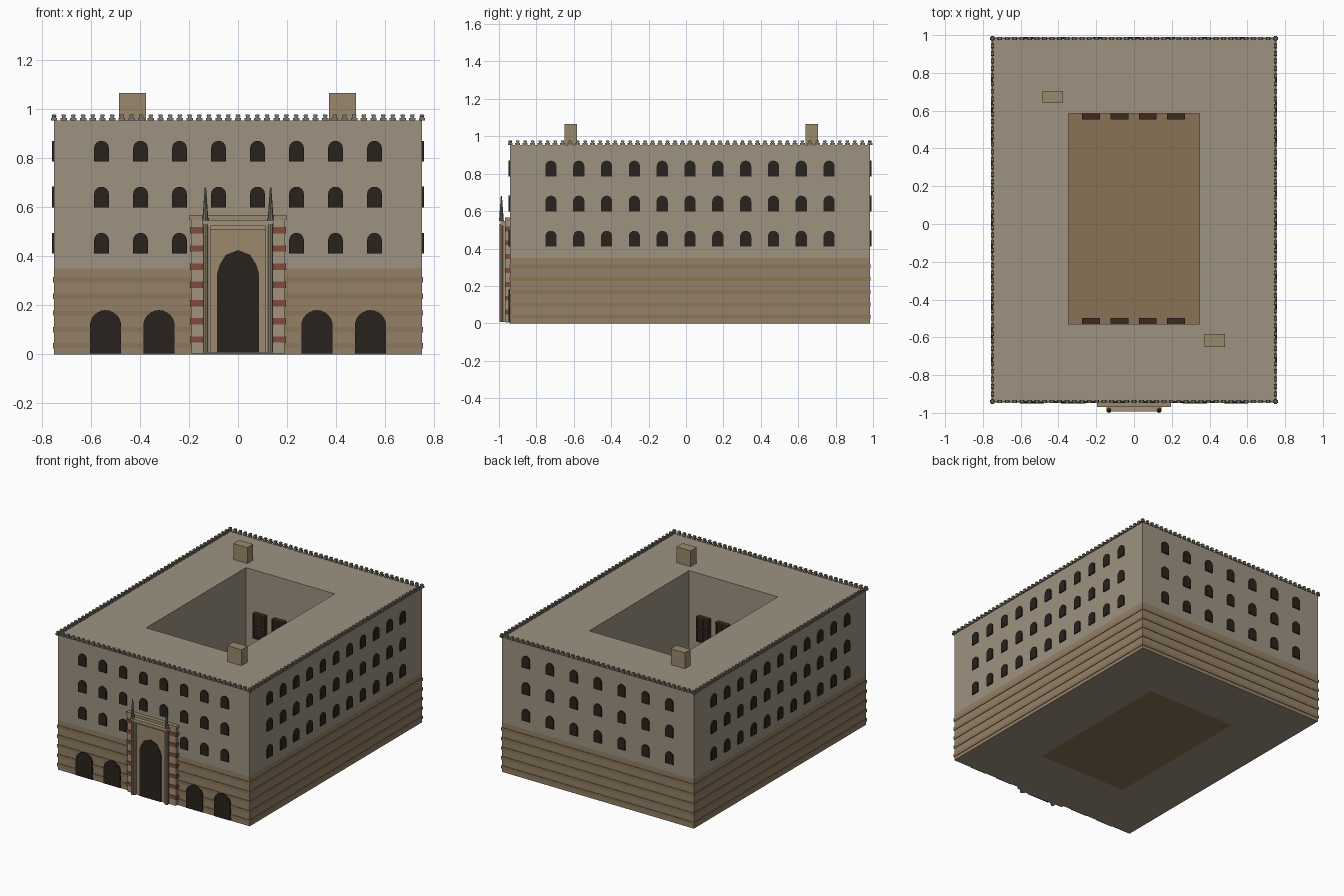
import bpy, bmesh, math
from mathutils import Matrix, Vector

if "Cube" in bpy.data.objects:
    bpy.data.objects.remove(bpy.data.objects["Cube"])


def mat(name, r, g, b):
    m = bpy.data.materials.new(name)
    m.diffuse_color = (r, g, b, 1)
    m.use_nodes = True
    m.node_tree.nodes["Principled BSDF"].inputs["Base Color"].default_value = m.diffuse_color
    return m


STONE = mat("stone", 0.34, 0.29, 0.22)
LOWER = mat("lower_stone", 0.29, 0.22, 0.14)
BAND = mat("band_stone", 0.27, 0.18, 0.10)
DARK = mat("dark_opening", 0.022, 0.016, 0.012)
FLOOR = mat("court_floor", 0.25, 0.17, 0.09)
RED = mat("red_stone", 0.22, 0.07, 0.045)
CREAM = mat("cream_stone", 0.36, 0.29, 0.20)
GREY = mat("weathered_stone", 0.20, 0.18, 0.14)
TAN = mat("tan_stone", 0.33, 0.25, 0.15)
WOOD = mat("dark_wood", 0.05, 0.022, 0.014)

X, YF, YB, H = 0.75, -0.94, 0.983, 0.953     # outer shell
CX, CF, CB = 0.347, -0.53, 0.585             # courtyard
YM = (YF + YB) / 2
YH = (YB - YF) / 2


def box(bm, x0, x1, y0, y1, z0, z1):
    m = Matrix.Translation(((x0 + x1) / 2, (y0 + y1) / 2, (z0 + z1) / 2))
    m = m @ Matrix.Diagonal((x1 - x0, y1 - y0, z1 - z0, 1))
    bmesh.ops.create_cube(bm, size=1, matrix=m)


def finish(bm, name, *mats):
    bmesh.ops.recalc_face_normals(bm, faces=bm.faces)
    me = bpy.data.meshes.new(name)
    bm.to_mesh(me)
    bm.free()
    ob = bpy.data.objects.new(name, me)
    bpy.context.collection.objects.link(ob)
    for m in mats:
        me.materials.append(m)
    return ob


def boxes(name, material, *dims):
    bm = bmesh.new()
    for d in dims:
        box(bm, *d)
    return finish(bm, name, material)


def side(face):
    """Local frame of an outer face: u along the wall, -y outward."""
    angle, loc = {"front": (0, (0, YF, 0)), "back": (math.pi, (0, YB, 0)),
                  "right": (math.pi / 2, (X, YM, 0)),
                  "left": (-math.pi / 2, (-X, YM, 0))}[face]
    return Matrix.Translation(loc) @ Matrix.Rotation(angle, 4, "Z")


def panel(bm, frame, outline, y0, y1):
    """Extrude a (u, z) outline from depth y0 to y1."""
    a = [bm.verts.new(frame @ Vector((u, y0, z))) for u, z in outline]
    b = [bm.verts.new(frame @ Vector((u, y1, z))) for u, z in outline]
    bm.faces.new(a)
    bm.faces.new(b[::-1])
    n = len(a)
    for i in range(n):
        bm.faces.new((a[i], b[i], b[(i + 1) % n], a[(i + 1) % n]))


def arch(u, w, z0, spring, top, n=8):
    pts = [(u - w / 2, z0), (u + w / 2, z0)]
    for i in range(n + 1):
        t = math.pi * i / n
        pts.append((u + w / 2 * math.cos(t), spring + (top - spring) * math.sin(t)))
    return pts


# Four wings around the courtyard, browner stone on the lower outside
bm = bmesh.new()
for d in ((-X, X, YF, CF), (-X, X, CB, YB), (-X, -CX, CF, CB), (CX, X, CF, CB)):
    box(bm, *d, 0, H)
bmesh.ops.bisect_plane(bm, geom=bm.verts[:] + bm.edges[:] + bm.faces[:],
                       plane_co=(0, 0, 0.35), plane_no=(0, 0, 1))
for f in bm.faces:
    c = f.calc_center_median()
    outside = abs(c.x) > X - 0.01 or c.y < YF + 0.01 or c.y > YB - 0.01
    f.material_index = int(c.z < 0.35 and outside)
finish(bm, "walls", STONE, LOWER)
boxes("courtyard_floor", FLOOR, (-CX, CX, CF, CB, 0, 0.01))

# Raised stone courses
bm = bmesh.new()
p = 0.004
for z in (0.035, 0.10, 0.168, 0.236, 0.304):
    z0, z1 = z - 0.011, z + 0.011
    box(bm, -X - p, X + p, YF - p, YF, z0, z1)
    box(bm, -X - p, X + p, YB, YB + p, z0, z1)
    box(bm, -X - p, -X, YF, YB, z0, z1)
    box(bm, X, X + p, YF, YB, z0, z1)
finish(bm, "stone_courses", BAND)

# Three rows of arched windows on every side
for face, count, step in (("front", 8, 0.159), ("back", 7, 0.187),
                          ("left", 11, 0.1487), ("right", 11, 0.1487)):
    bm = bmesh.new()
    for row, z in enumerate((0.41, 0.598, 0.785)):
        for i in range(count):
            u = (i - (count - 1) / 2) * step
            if face == "front" and row == 0 and abs(u) < 0.19:
                continue
            panel(bm, side(face), arch(u, 0.06, z, z + 0.055, z + 0.085), -0.008, 0.005)
    finish(bm, face + "_windows", DARK)

# Shop arches at street level
bm = bmesh.new()
for u in (-0.54, -0.322, 0.322, 0.54):
    panel(bm, side("front"), arch(u, 0.128, 0.004, 0.115, 0.18, 12), -0.010, 0.005)
finish(bm, "shop_arches", DARK)

# Stepped merlons along the roof edge
bm = bmesh.new()
for face, half in (("front", X), ("back", X), ("left", YH), ("right", YH)):
    n = round(2 * half / 0.04)
    for i in range(n + 1):
        u = -half + 2 * half * i / n
        s = [(0.013, 0), (0.013, 0.010), (0.007, 0.010), (0.007, 0.015),
             (0.010, 0.018), (0.008, 0.024)]
        pts = [(u + a, H + b) for a, b in s] + [(u - a, H + b) for a, b in s[::-1]]
        panel(bm, side(face), pts, -0.008, 0.009)
finish(bm, "merlons", GREY)

# Roof turrets
boxes("roof_vents", TAN, (-0.485, -0.375, 0.64, 0.705, H, 1.065),
      (0.372, 0.482, -0.65, -0.583, H, 1.065))

# Portal: backing block, striped piers, cornice
boxes("portal_block", CREAM, (-0.19, 0.19, -0.965, YF, 0.004, 0.55))
boxes("portal_cornice", TAN, (-0.197, 0.197, -0.968, YF, 0.548, 0.567))
stripes = []
for i in range(7):
    z = 0.06 + i * 0.0742
    for s in (-1, 1):
        x0, x1 = sorted((s * 0.138, s * 0.195))
        stripes.append((x0, x1, -0.969, YF, z - 0.013, z + 0.013))
boxes("portal_red_stripes", RED, *stripes)

# Portal: inner frame with niche panel
boxes("portal_frame", CREAM, (-0.137, -0.112, -0.988, -0.96, 0.008, 0.525),
      (0.112, 0.137, -0.988, -0.96, 0.008, 0.525),
      (-0.145, 0.145, -0.992, -0.96, 0.523, 0.546))
boxes("portal_panel", TAN, (-0.113, 0.113, -0.975, -0.96, 0.008, 0.51))

# Pointed doorway
bm = bmesh.new()
half = [(0.085, 0.008), (0.085, 0.33), (0.075, 0.365), (0.05, 0.405)]
panel(bm, Matrix(), half + [(0, 0.425)] + [(-a, b) for a, b in half[::-1]], -0.981, -0.965)
finish(bm, "doorway", DARK)

# Corner columns with slender pinnacles
for name, r0, r1, z0, z1, m in (("portal_columns", 0.011, 0.011, 0.008, 0.53, CREAM),
                                ("portal_pinnacles", 0.013, 0.003, 0.546, 0.68, GREY)):
    bm = bmesh.new()
    for s in (-1, 1):
        bmesh.ops.create_cone(bm, cap_ends=True, segments=10, radius1=r0, radius2=r1,
                              depth=z1 - z0,
                              matrix=Matrix.Translation((s * 0.133, -0.987, (z0 + z1) / 2)))
    finish(bm, name, m)

# Projecting lattice windows in the courtyard
body, bars = [], []
for x in (-0.228, -0.077, 0.073, 0.223):
    for y0, y1, o0, o1 in ((CF, CF + 0.028, CF, CF + 0.033), (CB - 0.028, CB, CB - 0.033, CB)):
        body.append((x - 0.042, x + 0.042, y0, y1, 0.49, 0.65))
        bars += [(x - 0.047, x + 0.047, o0, o1, z, z + 0.01) for z in (0.485, 0.565, 0.65)]
        bars += [(x + d - 0.004, x + d + 0.004, o0, o1, 0.49, 0.65) for d in (-0.042, 0, 0.042)]
boxes("lattice_boxes", DARK, *body)
boxes("lattice_bars", WOOD, *bars)
